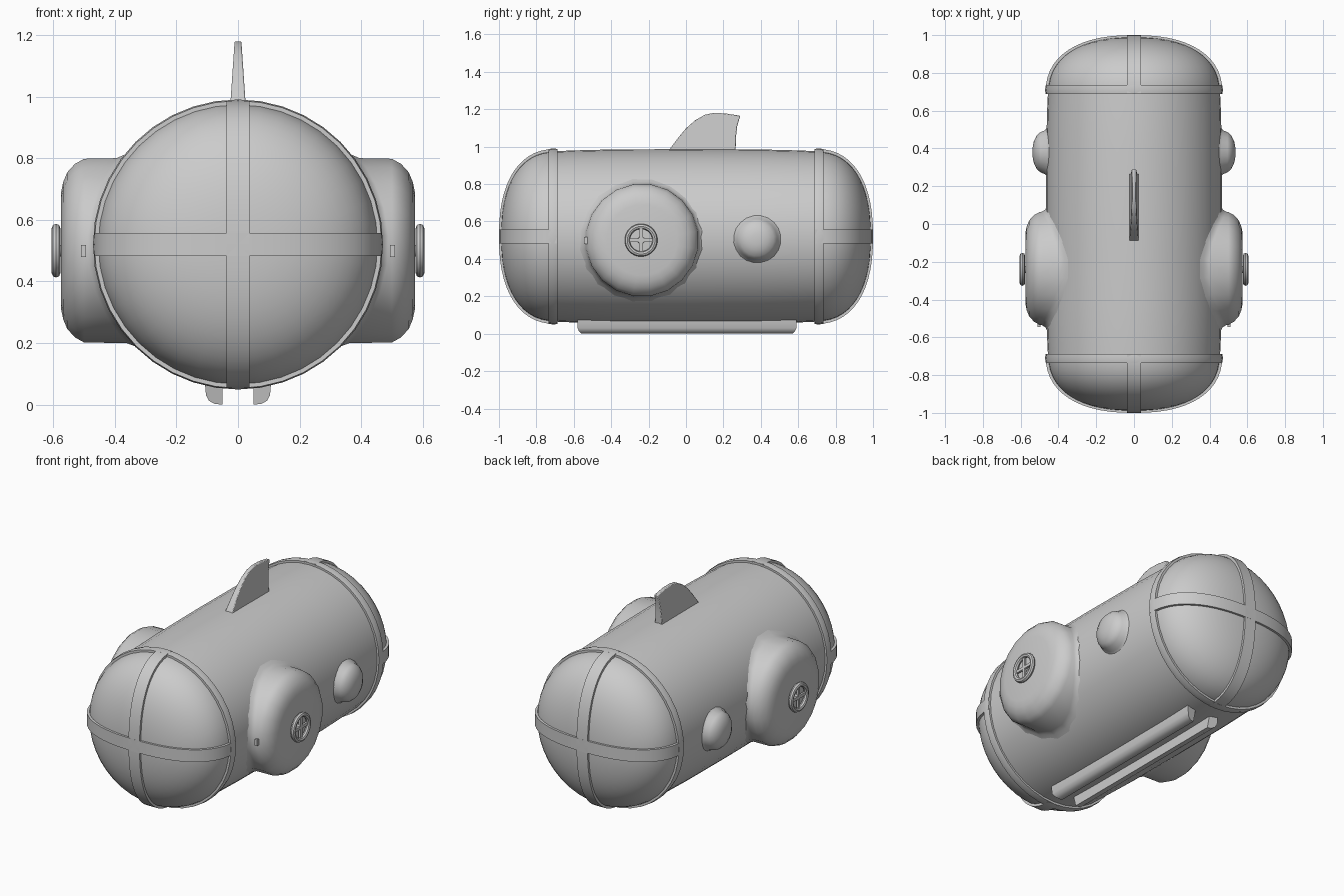
import bpy, bmesh, math
from mathutils import Vector

if "Cube" in bpy.data.objects:
    bpy.data.objects.remove(bpy.data.objects["Cube"])

CZ = 0.52      # height of the hull axis
R = 0.467      # hull radius


def make(name, verts, faces, angle=40, bevel=0):
    bm = bmesh.new()
    vs = [bm.verts.new(v) for v in verts]
    for f in faces:
        bm.faces.new([vs[i] for i in f])
    bmesh.ops.remove_doubles(bm, verts=bm.verts, dist=1e-5)
    bmesh.ops.dissolve_degenerate(bm, edges=bm.edges, dist=1e-6)
    bmesh.ops.recalc_face_normals(bm, faces=bm.faces)
    me = bpy.data.meshes.new(name)
    bm.to_mesh(me)
    bm.free()
    me.shade_smooth()
    me.set_sharp_from_angle(angle=math.radians(angle))
    ob = bpy.data.objects.new(name, me)
    bpy.context.collection.objects.link(ob)
    if bevel:
        m = ob.modifiers.new("bevel", 'BEVEL')
        m.width, m.segments = bevel, 2
    return ob


def grid(name, rows, closed_rows=False, caps=False, angle=40):
    """Skin a list of closed rings of points."""
    n, m = len(rows[0]), len(rows)
    verts = [p for row in rows for p in row]
    faces = []
    for i in range(m if closed_rows else m - 1):
        a, b = i * n, (i + 1) % m * n
        faces += [(a + j, a + (j + 1) % n, b + (j + 1) % n, b + j) for j in range(n)]
    if caps:
        faces += [tuple(range(n)), tuple(range((m - 1) * n, m * n))]
    return make(name, verts, faces, angle)


def lathe_y(name, prof, n=40, closed=False):
    rows = [[(r * math.cos(2 * math.pi * k / n), y, CZ + r * math.sin(2 * math.pi * k / n))
             for k in range(n)] for y, r in prof]
    return grid(name, rows, closed)


def lathe_x(name, prof, s, y0, z0, n=20, conform=0, closed=False):
    """Lathe about a sideways axis; the first 'conform' rings hug the hull."""
    rows = []
    for i, (x, r) in enumerate(prof):
        row = []
        for k in range(n):
            a = 2 * math.pi * (k + 0.5) / n
            z = z0 + r * math.sin(a)
            px = x + math.sqrt(R * R - (z - CZ) ** 2) if i < conform else x
            row.append((s * px, y0 + r * math.cos(a), z))
        rows.append(row)
    return grid(name, rows, closed)


def extrude(name, outline, point, bevel=0, angle=40):
    """Prism between two copies of an outline; point(u, v, side) places them."""
    n = len(outline)
    verts = [point(u, v, t) for t in (-1, 1) for u, v in outline]
    faces = [(j, (j + 1) % n, n + (j + 1) % n, n + j) for j in range(n)]
    faces += [tuple(range(n)), tuple(range(n, 2 * n))]
    return make(name, verts, faces, angle, bevel)


def dome(off, steps=14):
    """End cap profile (y, r) from rim to pole, inset by off."""
    p = 2.35
    out = []
    for i in range(steps + 1):
        a = math.pi / 2 * i / steps
        out.append((0.69 + (0.31 - off) * math.sin(a) ** (2 / p),
                    (0.468 - off) * max(math.cos(a), 0) ** (2 / p) if i < steps else 0))
    return out


# Slightly bulging hull barrel
lathe_y("hull", [(-0.71, 0.455), (-0.6, 0.46), (-0.4, 0.465), (0, R), (0.4, 0.465),
                 (0.6, 0.46), (0.71, 0.455)])

for e, end in ((-1, "front"), (1, "back")):
    # Domed window
    lathe_y(end + "_window", [(e * y, r) for y, r in dome(0.012)])
    # Ring at the window rim
    lathe_y(end + "_ring", [(e * y, r) for y, r in ((0.688, 0.45), (0.688, 0.468), (0.71, 0.471),
                                                   (0.735, 0.467), (0.735, 0.445))], closed=True)
    # Crossing frame strips
    outer, inner = dome(0.0), dome(0.022)
    full = [[(y, r) for y, r in d] + [(y, -r) for y, r in d[-2::-1]] for d in (outer, inner)]
    for axis in ("upright", "level"):
        rows = []
        for (yo, ro), (yi, ri) in zip(*full):
            sec = [(-0.037, yo, ro), (0.037, yo, ro), (0.037, yi, ri), (-0.037, yi, ri)]
            rows.append([(w, e * y, CZ + r) if axis == "upright" else (r, e * y, CZ + w)
                         for w, y, r in sec])
        grid(end + "_" + axis + "_strip", rows, caps=True)

for s, side in ((1, "right"), (-1, "left")):
    # Large side pod blended into the hull
    lathe_x(side + "_pod", [(-0.006, 0.335), (0.004, 0.315), (0.022, 0.304), (0.50, 0.302),
                            (0.53, 0.285), (0.555, 0.257), (0.568, 0.225), (0.575, 0.19), (0.575, 0)],
            s, -0.235, 0.5, conform=3)
    # Small round blister
    lathe_x(side + "_blister", [(-0.004, 0.128), (0.006, 0.117), (0.495, 0.108), (0.515, 0.09),
                                (0.53, 0.06), (0.536, 0.03), (0.537, 0)], s, 0.38, 0.505, conform=2)
    # Hatch wheel: rim, stem and spokes
    rim = [(0.591 + 0.014 * math.cos(a), 0.074 + 0.014 * math.sin(a))
           for a in (2 * math.pi * k / 8 for k in range(8))]
    lathe_x(side + "_wheel_rim", rim, s, -0.24, 0.5, n=24, closed=True)
    lathe_x(side + "_wheel_stem", [(0.57, 0.02), (0.592, 0.018), (0.592, 0)], s, -0.24, 0.5, n=12)
    for k, (hy, hz) in enumerate(((0.07, 0.009), (0.009, 0.07))):
        extrude(f"{side}_wheel_spoke_{k}", [(-hy, -hz), (hy, -hz), (hy, hz), (-hy, hz)],
                lambda u, v, t: (s * (0.589 + 0.006 * t), -0.24 + u, 0.5 + v), angle=30)
    # Small latch on the pod edge
    extrude(side + "_latch", [(-0.545, 0.48), (-0.525, 0.48), (-0.525, 0.518), (-0.545, 0.518)],
            lambda u, v, t: (s * (0.502 + 0.008 * t), u, v), angle=30)
    # Landing skid
    extrude(side + "_skid", [(0.05, 0.0), (0.075, 0.002), (0.094, 0.012), (0.104, 0.03),
                             (0.108, 0.075), (0.05, 0.075)],
            lambda u, v, t: (s * u, 0.005 + t * (0.585 - 0.02 * max(0, 0.02 - v) / 0.02), v))

# Top fin, thinner toward the tip
extrude("fin", [(-0.10, 0.96), (-0.085, 0.99), (-0.04, 1.05), (0.0, 1.098), (0.05, 1.142),
                (0.10, 1.17), (0.145, 1.18), (0.21, 1.178), (0.29, 1.165), (0.274, 1.11),
                (0.267, 1.05), (0.265, 0.96)],
        lambda u, v, t: (t * (0.026 - 0.015 * (v - 0.96) / 0.22), u, v), bevel=0.004)
